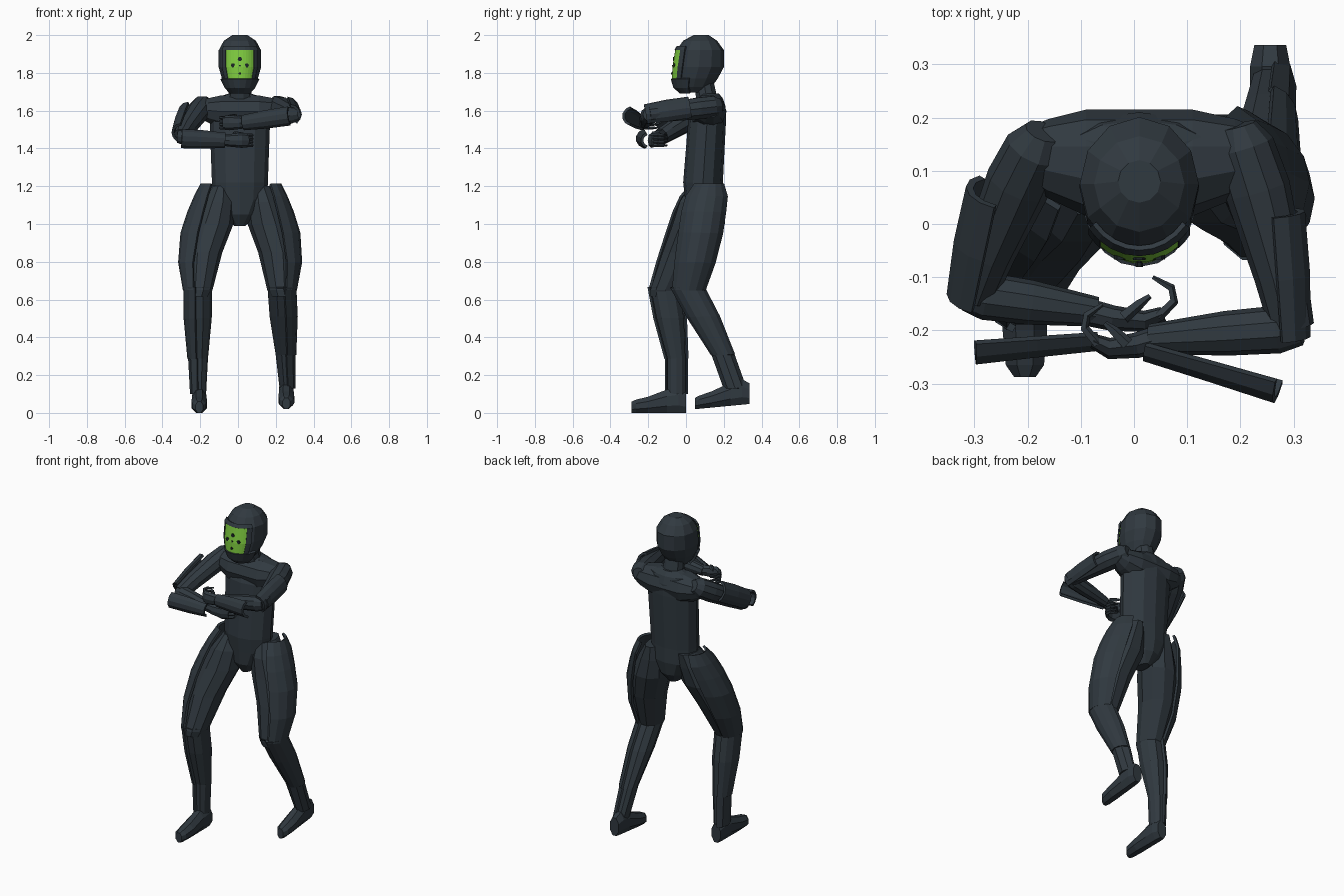
import bpy, bmesh, math
from mathutils import Vector as V

if "Cube" in bpy.data.objects:
    bpy.data.objects.remove(bpy.data.objects["Cube"])

def material(name, col):
    m = bpy.data.materials.new(name)
    m.diffuse_color = (*col, 1)
    m.use_nodes = True
    m.node_tree.nodes["Principled BSDF"].inputs["Base Color"].default_value = m.diffuse_color
    return m

DARK = material("dark slate armour", (0.03, 0.041, 0.051))
GREEN = material("visor green", (0.21, 0.6, 0.05))
MARK = material("visor marking", (0.012, 0.018, 0.02))
X, Y, Z = V((1, 0, 0)), V((0, 1, 0)), V((0, 0, 1))

def loft(name, rings, n=10, frame=None, arc=None, phase=0, thick=0.014, mat=DARK):
    """Skin rings (centre, ra, rb). frame gives the two ring axes, or None to follow the path.
    arc = (centre, half width) in degrees gives an open shell thickened by solidify."""
    bm = bmesh.new()
    last = len(rings) - 1
    if arc:
        angles = [arc[0] - arc[1] + 2 * arc[1] * k / n for k in range(n + 1)]
    else:
        angles = [phase + 360 * k / n for k in range(n)]
    loops = []
    for i, (c, ra, rb) in enumerate(rings):
        if frame:
            u, v = frame
        else:
            d = (rings[min(i + 1, last)][0] - rings[max(i - 1, 0)][0]).normalized()
            u = d.cross(Z).normalized()
            v = u.cross(d)
        loops.append([bm.verts.new(c + u * ra * math.cos(math.radians(a))
                                   + v * rb * math.sin(math.radians(a))) for a in angles])
    m = len(angles)
    for a, b in zip(loops, loops[1:]):
        for k in range(m - 1 if arc else m):
            j = (k + 1) % m
            bm.faces.new((a[k], a[j], b[j], b[k]))
    if not arc:
        bm.faces.new(loops[0])
        bm.faces.new(loops[-1])
    bmesh.ops.recalc_face_normals(bm, faces=bm.faces)
    me = bpy.data.meshes.new(name)
    bm.to_mesh(me)
    bm.free()
    me.materials.append(mat)
    ob = bpy.data.objects.new(name, me)
    bpy.context.collection.objects.link(ob)
    if arc:
        s = ob.modifiers.new("thickness", 'SOLIDIFY')
        s.thickness = thick
        s.offset = 0
    return ob

def along(a, b, profile, side=1):
    """Rings on the line a-b; profile rows are (t, ra, rb, outward shift, backward shift)."""
    rings = []
    for row in profile:
        t, ra, rb, out, back = (*row, 0, 0)[:5]
        rings.append((V(a).lerp(V(b), t) + X * side * out + Y * back, ra, rb))
    return rings

def stack(profile, grow=0):
    """Upright rings from rows (z, y, rx, ry)."""
    return [(V((.01, y, z)), rx + grow, ry + grow) for z, y, rx, ry in profile]

# Torso, shoulder yoke and neck
loft("torso", stack([(.99, .085, .03, .05), (1.05, .09, .09, .09), (1.13, .095, .145, .1),
                     (1.22, .09, .148, .105), (1.55, .112, .16, .1), (1.62, .125, .17, .085),
                     (1.665, .13, .14, .065), (1.69, .12, .06, .055)]), 12, (X, Y))
loft("shoulder_yoke", [(V((.01 + x, .145 - r * .3, 1.62 - r * .25)), r, r * .9) for x, r in
                       [(-.215, .05), (-.17, .075), (-.1, .1), (.1, .1), (.18, .075), (.225, .05)]], 10, (Y, Z))
loft("neck", stack([(1.64, .115, .065, .06), (1.77, .09, .055, .055)]), 10, (X, Y))

# Helmet, with visor and rims following its shape
helmet = [(1.695, .04, .045, .06), (1.725, .04, .072, .095), (1.77, .05, .095, .118),
          (1.83, .067, .112, .133), (1.92, .075, .112, .126), (1.97, .075, .085, .09), (2, .08, .04, .04)]
loft("helmet", stack(helmet), 12, (X, Y))
loft("visor", stack(helmet[2:5], .003), 10, (X, Y), (270, 38), thick=.006, mat=GREEN)
loft("jaw_guard", stack(helmet[:3], .006), 8, (X, Y), (270, 75))
loft("brow_rim", stack([(1.92, .075, .117, .131), (1.94, .075, .107, .12)]), 8, (X, Y), (270, 52), thick=.01)
for s in (-1, 1):
    loft("visor_side_rim", stack(helmet[2:5], .005), 2, (X, Y), (270 + s * 45, 7), thick=.008)

# Dark markings on the visor
for dx, z, r in [(0, 1.873, .012), (-.036, 1.84, .012), (.036, 1.84, .012), (0, 1.838, .005), (0, 1.797, .007)]:
    y = -.057 - (1.92 - z) * .167 + .133 * (1 - math.sqrt(1 - (dx / .112) ** 2))
    loft("visor_mark", along((.01 + dx, y + .005, z), (.01 + dx, y - .003, z), [(0, r, r), (1, r, r)]),
         6, (X, Z), mat=MARK)

# Leg profiles shared by both sides
THIGH = [(0, .05, .085), (.15, .09, .107), (.36, .114, .114, .006, .015), (.64, .1, .105, .02, .01),
         (1, .07, .083), (1.06, .06, .07)]
SHIN = [(-.03, .068, .079), (.27, .066, .076, 0, .01), (.66, .046, .05, 0, .02), (1, .036, .05)]
THIGH_PLATE = [(-.02, .085, .08, .02), (.1, .105, .115, .02), (.25, .125, .122, .018),
               (.45, .138, .122, .018, .005), (.73, .118, .112, .018, .005), (1, .08, .09)]
FOOT = [(0, .03, .055), (.04, .038, .068), (.1, .038, .062), (.2, .042, .043), (.265, .036, .035),
        (.288, .02, .03)]

# side, hip, knee, ankle, heel (y, lift, slope)
for side, s, hip, knee, ankle, heel in [
        ("left", -1, (-.09, .1, 1.2), (-.205, -.11, .65), (-.205, -.05, .1), (0, 0, 0)),
        ("right", 1, (.12, .12, 1.2), (.225, .015, .65), (.256, .26, .13), (.336, .047, .095))]:
    out = 0 if s > 0 else 180
    shin = along(knee, ankle, SHIN, s)
    loft(side + "_thigh", along(hip, knee, THIGH, s), 10, (X, Y))
    loft(side + "_shin", shin, 10, (X, Y))
    loft(side + "_thigh_plate", along(hip, knee, THIGH_PLATE, s), 6, (X, Y), (out, 68))
    loft(side + "_shin_plate", [(c, a + .01, b + .01) for c, a, b in shin[:3]], 6, (X, Y), (out, 75))
    loft(side + "_ankle_plate", [(c, a + .008, b + .008) for c, a, b in shin[2:]], 4, (X, Y), (out, 80), thick=.01)
    loft(side + "_foot", [(V((ankle[0], heel[0] - d, heel[1] - heel[2] * d + rz)), rx * 1.08, rz * 1.08)
                          for d, rx, rz in FOOT], 8, (X, Z), phase=22.5)

# Arm profiles shared by both sides
UPPER = [(-.17, .035, .035), (-.05, .058, .058), (.2, .062, .06, .005), (.7, .05, .052, .005), (1, .042, .045)]
FORE = [(0, .033, .035), (.15, .045, .046), (.5, .042, .043), (1, .028, .03)]
PAD = [(0, .055, .058), (.5, .056, .059), (1, .048, .052)]
GUARD = [(0, .053, .047), (.5, .045, .045), (1, .038, .036)]

# Hand shapes as offsets from the wrist (reach, y, z, radii)
PALM = [(-.02, 0, .026, .028), (.03, -.012, .024, .034), (.09, -.018, .02, .04), (.125, -.004, .014, .036)]
FINGER = [(.115, -.01, .01), (.145, .02, .009), (.14, .045, .008), (.105, .065, .004)]
THUMB = [(.05, -.01, .013), (.08, .015, .01), (.1, .03, .005)]

# side, shoulder, elbow, wrist, upper plate ends, forearm plate start
for side, s, shoulder, elbow, wrist, pad0, pad1, guard in [
        ("left", -1, (-.19, .13, 1.62), (-.3, -.13, 1.463), (-.07, -.165, 1.443),
         (-.255, .06, 1.59), (-.298, -.14, 1.48), (-.3, -.206, 1.452)),
        ("right", 1, (.21, .13, 1.62), (.297, -.195, 1.58), (.03, -.216, 1.536),
         (.26, .02, 1.61), (.277, -.215, 1.575), (.277, -.28, 1.572))]:
    out = 180 if s > 0 else 0
    w = V(wrist)
    reach = -X * s * (.85 if s > 0 else 1)
    loft(side + "_upper_arm", along(shoulder, elbow, UPPER, s))
    loft(side + "_forearm", along(V(elbow) + X * s * .018, wrist, FORE))
    loft(side + "_upper_arm_plate", along(pad0, pad1, PAD), 5, arc=(out - 20 * s, 70))
    loft(side + "_forearm_plate", along(guard, w - Y * (.03 if s < 0 else 0), GUARD), 5, arc=(out, 72))
    loft(side + "_hand", [(w + reach * d + Y * y, a, b) for d, y, a, b in PALM], 8)
    for k in range(4):
        up = Z * (k - 1.5) * .018
        loft(side + "_finger", [(w + reach * d + Y * y + up, r, r) for d, y, r in FINGER], 5)
    loft(side + "_thumb", [(w + reach * d + Y * y + Z * .035, r, r) for d, y, r in THUMB], 5)
